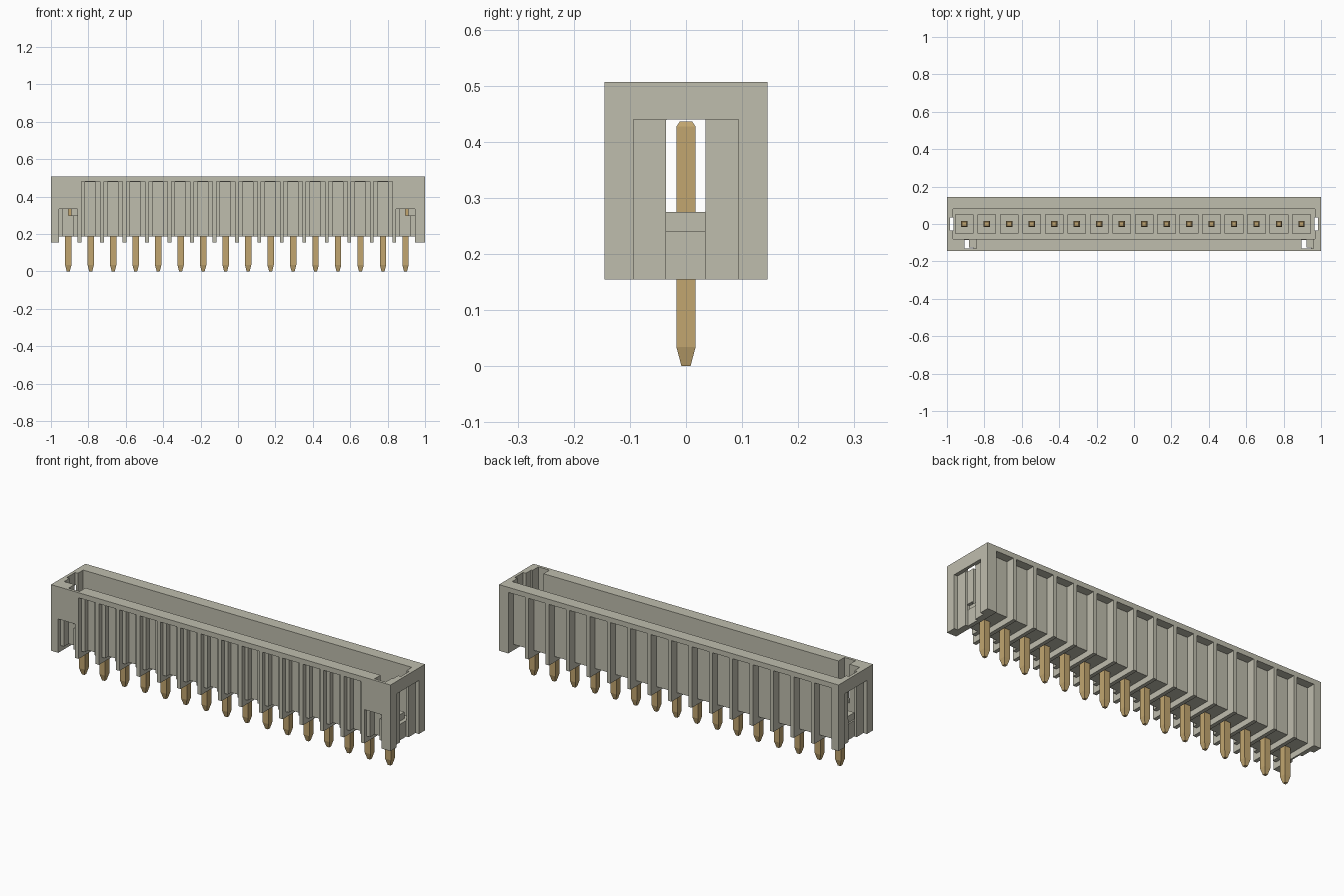
import bpy, bmesh
from mathutils import Vector

old = bpy.data.objects.get("Cube")
if old:
    bpy.data.objects.remove(old, do_unlink=True)


def material(name, rgb):
    m = bpy.data.materials.new(name)
    m.use_nodes = True
    m.diffuse_color = (*rgb, 1)
    bsdf = m.node_tree.nodes["Principled BSDF"]
    bsdf.inputs["Base Color"].default_value = (*rgb, 1)
    bsdf.inputs["Roughness"].default_value = 0.6
    return m


plastic = material("warm grey plastic", (0.52, 0.51, 0.42))
brass = material("brass", (0.54, 0.38, 0.16))


def finish(name, bm, mat):
    bmesh.ops.recalc_face_normals(bm, faces=bm.faces)
    me = bpy.data.meshes.new(name)
    bm.to_mesh(me)
    bm.free()
    ob = bpy.data.objects.new(name, me)
    bpy.context.collection.objects.link(ob)
    if mat:
        me.materials.append(mat)
    return ob


def boxes(name, spans, mat=None):
    """One object from boxes given as x0, x1, y0, y1, z0, z1."""
    bm = bmesh.new()
    for x0, x1, y0, y1, z0, z1 in spans:
        vs = bmesh.ops.create_cube(bm, size=1)["verts"]
        bmesh.ops.scale(bm, verts=vs, vec=Vector((x1 - x0, y1 - y0, z1 - z0)))
        bmesh.ops.translate(bm, verts=vs,
                            vec=Vector((x0 + x1, y0 + y1, z0 + z1)) / 2)
    return finish(name, bm, mat)


def ends(x0, x1, *rest):
    """The same box at both ends."""
    return [(x0, x1, *rest), (-x1, -x0, *rest)]


PITCH, COUNT = 0.1202, 16
pins = [-0.006 + (i - (COUNT - 1) / 2) * PITCH for i in range(COUNT)]
inner, outer = pins[1:-1], (pins[0], pins[-1])
HALF = 0.05
BASE, FLOOR, TOP, BAY = 0.155, 0.24, 0.507, 0.48

# Housing block
housing = boxes("housing", [(-1, 1, -0.145, 0.145, BASE, TOP)], plastic)

# Cuts, grouped so that boxes within a group never overlap
cuts = {
    "cavity": [(-0.968, 0.968, -0.08, 0.08, FLOOR, 1)],
    "underside": [(p - HALF, p + HALF, -0.3, 0.3, 0, 0.186) for p in pins],
    "back_bays": [(p - HALF, p + HALF, 0.1, 0.3, 0.1, BAY) for p in pins],
    "front_bays": [(p - HALF, p + HALF, -0.3, -0.12, 0.1, BAY) for p in inner]
                + [(p - HALF, p + HALF, -0.3, -0.125, 0.1, 0.335) for p in outer],
    "front_grooves": [(p - 0.03, p + 0.026, -0.31, -0.093, 0.11, BAY - 0.001) for p in inner]
                   + [(p - 0.03, p + 0.026, -0.31, -0.086, 0.11, 0.334) for p in outer],
    "key_notches": [(p, p + 0.065, -0.13, -0.07, 0.3, 1.1) for p in outer],
    "end_notches": ends(0.95, 0.984, -0.035, 0.035, 0.276, 1.2),
    "end_recesses": ends(0.98, 1.2, -0.094, 0.094, 0.05, 0.44),
    "end_slots": ends(0.966, 1.3, -0.036, 0.034, 0.04, 0.439),
}
bpy.context.view_layer.objects.active = housing
for name, spans in cuts.items():
    cutter = boxes(name + "_cutter", spans)
    cutter.hide_render = True
    mod = housing.modifiers.new(name, "BOOLEAN")
    mod.operation, mod.solver, mod.object = "DIFFERENCE", "EXACT", cutter
    bpy.ops.object.modifier_apply(modifier=mod.name)
    bpy.data.objects.remove(cutter, do_unlink=True)

# Raised square pads around the pins
boxes("pin_pads", [(p - HALF, p + HALF, -HALF, HALF, FLOOR - 0.01, 0.275)
                   for p in pins], plastic)


# Square contact pins with tapered tips
def add_pin(bm, x, sections):
    rings = [[bm.verts.new((x + sx * h, sy * h, z))
              for sx, sy in ((-1, -1), (1, -1), (1, 1), (-1, 1))]
             for z, h in sections]
    for a, b in zip(rings, rings[1:]):
        for i in range(4):
            j = (i + 1) % 4
            bm.faces.new((a[i], a[j], b[j], b[i]))
    bm.faces.new(rings[0][::-1])
    bm.faces.new(rings[-1])


bm = bmesh.new()
for p in pins:
    add_pin(bm, p, [(0, 0.008), (0.034, 0.017), (0.427, 0.017), (0.436, 0.011)])
finish("contact_pins", bm, brass)
